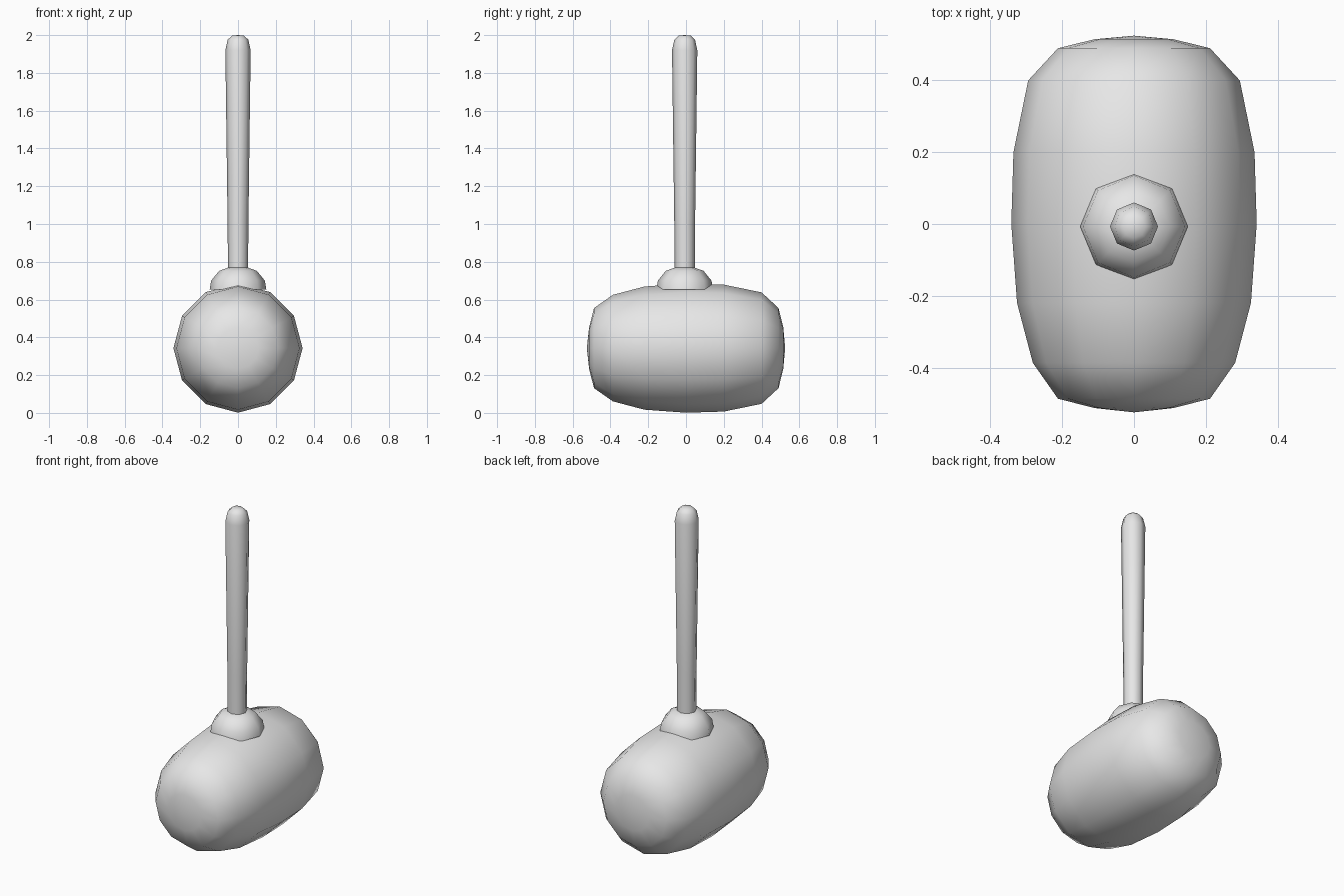
import bpy
import bmesh
import math
from mathutils import Matrix, Vector

cube = bpy.data.objects.get("Cube")
if cube:
    bpy.data.objects.remove(cube)

grey = bpy.data.materials.new("plain grey")
grey.use_nodes = True
grey.diffuse_color = (0.8, 0.8, 0.8, 1)
grey.node_tree.nodes["Principled BSDF"].inputs["Base Color"].default_value = (0.8, 0.8, 0.8, 1)


def lathe(name, profile, sides, place):
    """Turn (radius, height) points around z, close both ends, then place the part."""
    bm = bmesh.new()
    rings = []
    for radius, height in profile:
        if radius == 0:
            rings.append([bm.verts.new((0, 0, height))] * sides)
            continue
        angles = [math.tau * i / sides for i in range(sides)]
        rings.append([bm.verts.new((radius * math.cos(a), radius * math.sin(a), height))
                      for a in angles])
    for low, high in zip(rings, rings[1:]):
        for i in range(sides):
            j = (i + 1) % sides
            bm.faces.new(dict.fromkeys((low[i], low[j], high[j], high[i])))
    bm.transform(place)
    bmesh.ops.recalc_face_normals(bm, faces=bm.faces)
    mesh = bpy.data.meshes.new(name)
    bm.to_mesh(mesh)
    bm.free()
    mesh.materials.append(grey)
    obj = bpy.data.objects.new(name, mesh)
    bpy.context.collection.objects.link(obj)
    bpy.ops.object.select_all(action="DESELECT")
    obj.select_set(True)
    bpy.context.view_layer.objects.active = obj
    bpy.ops.object.shade_smooth_by_angle(angle=math.radians(60))
    return obj


# Barrel-shaped head, lying along y
head_place = Matrix.Translation(Vector((0, 0, 0.343))) @ Matrix.Rotation(-math.pi / 2, 4, "X")
lathe("mallet_head",
      [(0, -0.525), (0.11, -0.513), (0.212, -0.487), (0.282, -0.387), (0.326, -0.22),
       (0.342, 0), (0.336, 0.2), (0.295, 0.4), (0.212, 0.49), (0.11, 0.515), (0, 0.525)],
      12, head_place)

# Rounded collar where the handle meets the head
shaft_place = Matrix.Translation(Vector((0, -0.007, 0)))
lathe("collar",
      [(0, 0.652), (0.15, 0.652), (0.142, 0.70), (0.10, 0.752), (0.05, 0.77), (0, 0.77)],
      8, shaft_place)

# Handle, slightly thicker towards its rounded end
lathe("handle",
      [(0, 0.72), (0.053, 0.72), (0.055, 1.0), (0.067, 1.92),
       (0.055, 1.975), (0.032, 1.997), (0, 2.0)],
      8, shaft_place)
